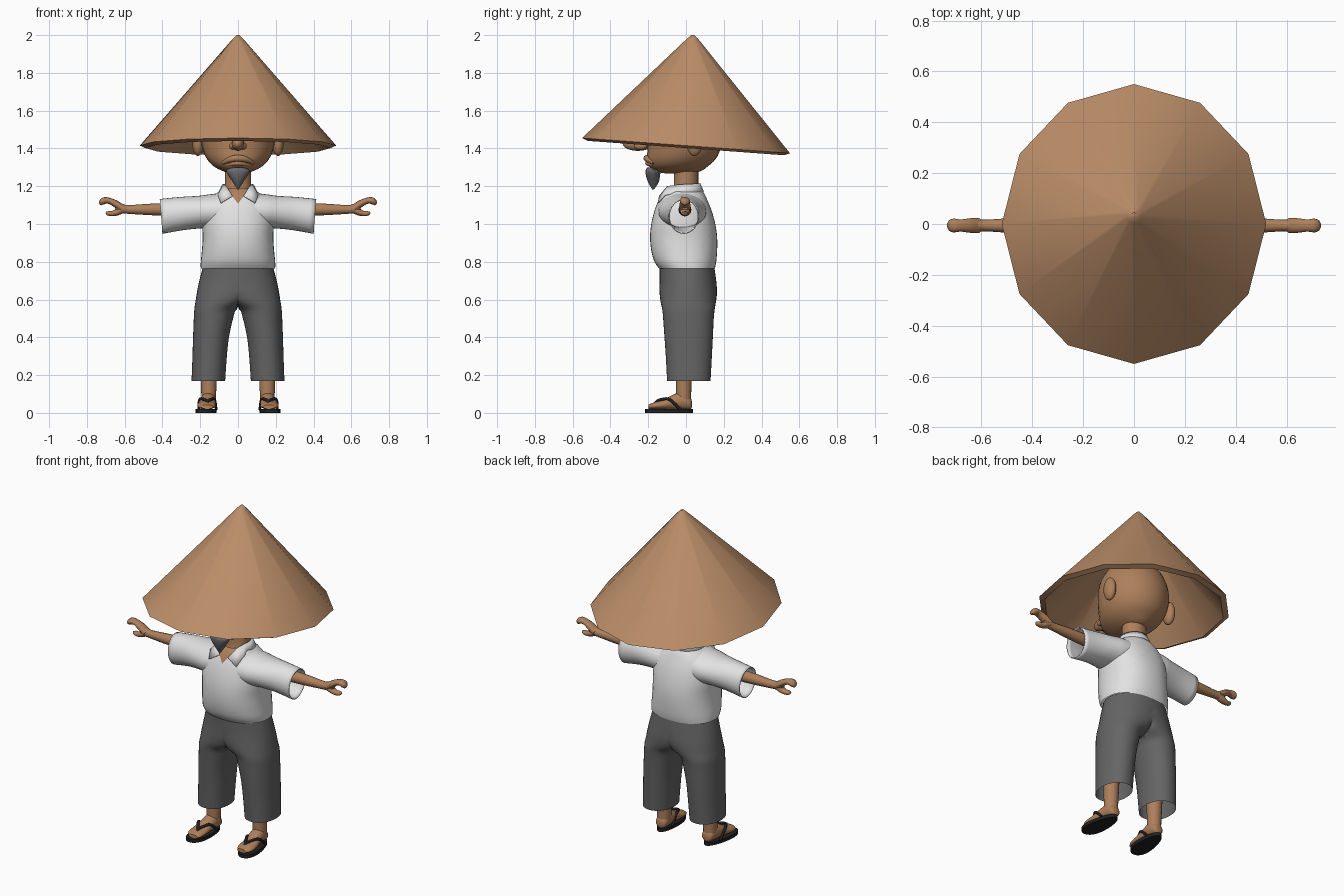
import bpy, bmesh, math
from mathutils import Vector


def material(name, r, g, b):
    m = bpy.data.materials.new(name)
    m.diffuse_color = (r, g, b, 1)
    return m


STRAW = material("straw", 0.50, 0.27, 0.14)
SKIN = material("skin", 0.42, 0.215, 0.105)
WHITE = material("white cloth", 0.76, 0.76, 0.76)
GREY = material("grey cloth", 0.13, 0.13, 0.13)
HAIR = material("grey hair", 0.15, 0.15, 0.16)
BLACK = material("black rubber", 0.015, 0.015, 0.016)


def finish(name, bm, mat, mirror=False, angle=50, thick=0):
    bmesh.ops.recalc_face_normals(bm, faces=bm.faces)
    me = bpy.data.meshes.new(name)
    bm.to_mesh(me)
    bm.free()
    me.materials.append(mat)
    for p in me.polygons:
        p.use_smooth = True
    me.set_sharp_from_angle(angle=math.radians(angle))
    ob = bpy.data.objects.new(name, me)
    bpy.context.scene.collection.objects.link(ob)
    if mirror:
        mod = ob.modifiers.new("mirror", 'MIRROR')
        mod.merge_threshold = 0.0005
    if thick:
        ob.modifiers.new("thickness", 'SOLIDIFY').thickness = thick
    return ob


def smooth_rings(rings, steps):
    """Catmull-Rom resampling of (x, y, z, ru, rv) rings."""
    out = []
    for i in range(len(rings) - 1):
        p0, p1 = rings[max(i - 1, 0)], rings[i]
        p2, p3 = rings[i + 1], rings[min(i + 2, len(rings) - 1)]
        for k in range(steps):
            t = k / steps
            out.append([0.5 * (2 * b + (c - a) * t + (2 * a - 5 * b + 4 * c - d) * t * t
                               + (3 * b - a - 3 * c + d) * t ** 3)
                        for a, b, c, d in zip(p0, p1, p2, p3)])
    return out + [list(rings[-1])]


def loft_bm(rings, axis='z', n=32, p=2.0, caps=False, clamp=False, steps=3):
    bm = bmesh.new()
    rows = []
    for x, y, z, ru, rv in smooth_rings(rings, steps):
        row = []
        for i in range(n):
            a = 2 * math.pi * i / n
            c, s = math.cos(a), math.sin(a)
            u = ru * math.copysign(abs(c) ** (2 / p), c)
            v = rv * math.copysign(abs(s) ** (2 / p), s)
            co = {'x': (x, y + u, z + v), 'y': (x + u, y, z + v), 'z': (x + u, y + v, z)}[axis]
            row.append(bm.verts.new((max(0, co[0]) if clamp else co[0], co[1], co[2])))
        rows.append(row)
    for r0, r1 in zip(rows, rows[1:]):
        for i in range(n):
            j = (i + 1) % n
            bm.faces.new((r0[i], r0[j], r1[j], r1[i]))
    if caps:
        bm.faces.new(rows[0])
        bm.faces.new(rows[-1])
    if clamp:  # drop the wall on the mirror plane
        wall = [f for f in bm.faces if all(v.co.x < 1e-5 for v in f.verts)]
        bmesh.ops.delete(bm, geom=wall, context='FACES')
    return bm


def fb(rows):
    """(z, half width, front y, back y) -> upright rings."""
    return [(0, (f + b) / 2, z, w, (b - f) / 2) for z, w, f, b in rows]


def tube(name, mat, pts, mirror=False, flat=1.0):
    """Smooth tube through (x, y, z, radius); flat scales its depth in y."""
    cu = bpy.data.curves.new(name, 'CURVE')
    cu.dimensions = '3D'
    cu.bevel_depth = 1
    cu.bevel_resolution = 4
    cu.use_fill_caps = True
    ring = smooth_rings([(*p, 0) for p in pts], 4)
    sp = cu.splines.new('POLY')
    sp.points.add(len(ring) - 1)
    for q, r in zip(sp.points, ring):
        q.co = (r[0], r[1], r[2], 1)
        q.radius = r[3]
    tmp = bpy.data.objects.new("tmp", cu)
    me = bpy.data.meshes.new_from_object(tmp)
    bm = bmesh.new()
    bm.from_mesh(me)
    y0 = pts[0][1]
    for v in bm.verts:
        v.co.y = y0 + (v.co.y - y0) * flat
    for f in bm.faces:
        f.material_index = 0
    bpy.data.objects.remove(tmp)
    return finish(name, bm, mat, mirror, 60)


def ball(name, mat, loc, rad, mirror=False):
    bm = bmesh.new()
    bmesh.ops.create_uvsphere(bm, u_segments=20, v_segments=12, radius=1)
    for v in bm.verts:
        v.co = Vector((v.co.x * rad[0], v.co.y * rad[1], v.co.z * rad[2])) + Vector(loc)
    return finish(name, bm, mat, mirror)


# Hat: twelve-sided hollow cone, tipped down at the back
bm = bmesh.new()
rows = []
for r, yc, z, tilt in [(0.008, 0.037, 2.0, 0), (0.03, 0.036, 1.978, 0.07), (0.52, 0, 1.415, 0.073),
                       (0.49, 0, 1.402, 0.073), (0.02, 0.036, 1.945, 0.07)]:
    row = []
    for k in range(12):
        x, y = r * math.cos(k * math.pi / 6), r * 1.058 * math.sin(k * math.pi / 6)
        row.append(bm.verts.new((x, yc + y, z - tilt * y)))
    rows.append(row)
for a, b in zip(rows, rows[1:]):
    for k in range(12):
        bm.faces.new((a[k], a[(k + 1) % 12], b[(k + 1) % 12], b[k]))
bm.faces.new(rows[0])
bm.faces.new(rows[-1])
finish("hat", bm, STRAW, angle=45)

# Head and neck
finish("head", loft_bm(fb([(1.268, 0.03, -0.11, 0.02), (1.278, 0.075, -0.16, 0.075),
                           (1.305, 0.128, -0.195, 0.115), (1.345, 0.165, -0.207, 0.158),
                           (1.40, 0.188, -0.203, 0.183), (1.47, 0.198, -0.2, 0.19),
                           (1.55, 0.188, -0.185, 0.175), (1.62, 0.15, -0.14, 0.14),
                           (1.665, 0.085, -0.075, 0.08), (1.68, 0.005, -0.01, 0.01)]), caps=True), SKIN)
finish("neck", loft_bm([(0, -0.01, 1.12, 0.075, 0.075), (0, 0, 1.2, 0.07, 0.065),
                        (0, 0, 1.32, 0.07, 0.065)]), SKIN)

# Face
ball("nose", SKIN, (0, -0.255, 1.425), (0.033, 0.08, 0.038))
ball("nostrils", SKIN, (0.028, -0.24, 1.413), (0.018, 0.035, 0.02), True)
ball("ears", SKIN, (0.212, 0.045, 1.43), (0.03, 0.042, 0.07), True)
ball("eyes", BLACK, (0.08, -0.182, 1.475), (0.026, 0.014, 0.012), True)
tube("eyebrows", HAIR, [(0.04, -0.2, 1.505, 0.008), (0.085, -0.187, 1.52, 0.01),
                        (0.125, -0.155, 1.505, 0.006)], True)
tube("upper_lip", SKIN, [(-0.082, -0.172, 1.323, 0.008), (-0.04, -0.2, 1.342, 0.016),
                         (0, -0.207, 1.348, 0.018), (0.04, -0.2, 1.342, 0.016),
                         (0.082, -0.172, 1.323, 0.008)])
tube("lower_lip", SKIN, [(-0.065, -0.172, 1.312, 0.006), (0, -0.202, 1.322, 0.014),
                         (0.065, -0.172, 1.312, 0.006)])
finish("beard", loft_bm(fb([(1.298, 0.03, -0.205, -0.15), (1.285, 0.062, -0.214, -0.135),
                            (1.255, 0.05, -0.212, -0.138), (1.22, 0.027, -0.2, -0.145),
                            (1.182, 0.003, -0.178, -0.17)]), n=20, caps=True), HAIR)

# Shirt body, with the open neck cut in as a skin V
bm = loft_bm(fb([(0.765, 0.197, -0.143, 0.153), (0.80, 0.197, -0.167, 0.16),
                 (0.86, 0.191, -0.184, 0.165), (0.93, 0.187, -0.19, 0.165),
                 (1.0, 0.19, -0.184, 0.155), (1.07, 0.185, -0.167, 0.136),
                 (1.12, 0.165, -0.148, 0.116), (1.155, 0.125, -0.13, 0.1),
                 (1.178, 0.09, -0.113, 0.085), (1.19, 0.074, -0.1, 0.075)]), n=40, p=2.25)
for s in (1, -1):
    bmesh.ops.bisect_plane(bm, geom=bm.verts[:] + bm.edges[:] + bm.faces[:],
                           plane_co=(0, 0, 1.108), plane_no=(s, 0, -0.75))
for f in bm.faces:
    c = f.calc_center_median()
    if c.y < 0 and abs(c.x) < 0.75 * (c.z - 1.108):
        f.material_index = 1
finish("shirt_body", bm, WHITE).data.materials.append(SKIN)

# Sleeves, leaning outward at the cuff
bm = loft_bm([(0.07, -0.02, 1.07, 0.13, 0.095), (0.15, -0.018, 1.066, 0.125, 0.09),
              (0.2, -0.016, 1.063, 0.113, 0.086), (0.3, -0.013, 1.055, 0.09, 0.088),
              (0.407, -0.012, 1.04, 0.08, 0.092)], axis='x')
for v in bm.verts:
    v.co.x += 0.08 * (v.co.z - 1.04)
finish("sleeves", bm, WHITE, True, thick=0.006)

# Collar: band around the back, ending in a pointed flap
bm = bmesh.new()
top, low = [], []
for k in range(9):
    a = math.radians(k * 14)
    top.append((0.082 * math.sin(a), -0.01 + 0.085 * math.cos(a), 1.217 - 0.001 * k))
    low.append((0.106 * math.sin(a), -0.01 + 0.105 * math.cos(a), 1.172 - 0.001 * k))
top += [(0.062, -0.1, 1.2), (0.03, -0.142, 1.15)]
low += [(0.108, -0.112, 1.155), (0.092, -0.15, 1.112)]
tv, lv = [bm.verts.new(p) for p in top], [bm.verts.new(p) for p in low]
for i in range(len(tv) - 1):
    bm.faces.new((tv[i], tv[i + 1], lv[i + 1], lv[i]))
finish("collar", bm, WHITE, True, thick=0.006)

# Arms with gripping hands
Y = -0.006
tube("arms", SKIN, [(0.28, Y, 1.075, 0.035), (0.45, Y, 1.077, 0.031), (0.58, Y, 1.077, 0.023),
                    (0.62, Y, 1.083, 0.025), (0.648, Y, 1.09, 0.015)], True)
tube("fingers", SKIN, [(0.61, Y, 1.08, 0.02), (0.645, Y, 1.105, 0.019), (0.68, Y, 1.122, 0.016),
                       (0.708, Y, 1.124, 0.018), (0.722, Y, 1.112, 0.015), (0.726, Y, 1.1, 0.005)],
     True, 1.5)
tube("thumbs", SKIN, [(0.61, Y, 1.078, 0.02), (0.64, Y, 1.063, 0.018), (0.665, Y, 1.055, 0.014),
                      (0.688, Y, 1.057, 0.012), (0.7, Y, 1.062, 0.004)], True, 1.3)

# Trousers: one leg with half the hips, mirrored
finish("trousers", loft_bm([(0, 0.005, 0.77, 0.186, 0.145), (0, 0.01, 0.70, 0.205, 0.15),
                            (0.03, 0.012, 0.64, 0.187, 0.152), (0.075, 0.012, 0.59, 0.15, 0.147),
                            (0.118, 0.013, 0.55, 0.113, 0.139), (0.13, 0.013, 0.50, 0.104, 0.134),
                            (0.143, 0.014, 0.40, 0.095, 0.128), (0.15, 0.015, 0.30, 0.091, 0.122),
                            (0.157, 0.015, 0.17, 0.089, 0.115)], n=40, p=2.15, clamp=True),
       GREY, True)

# Legs and feet
finish("ankles", loft_bm([(0.155, -0.012, 0.05, 0.038, 0.04), (0.155, -0.012, 0.12, 0.04, 0.04),
                          (0.155, -0.008, 0.32, 0.047, 0.047)], n=20, caps=True), SKIN, True)
finish("feet", loft_bm([(0.155, 0.032, 0.045, 0.012, 0.012), (0.155, 0.022, 0.05, 0.032, 0.032),
                        (0.156, -0.02, 0.063, 0.04, 0.047), (0.16, -0.07, 0.056, 0.042, 0.04),
                        (0.165, -0.12, 0.043, 0.048, 0.026), (0.167, -0.17, 0.037, 0.047, 0.019),
                        (0.163, -0.198, 0.032, 0.03, 0.011)], axis='y', n=20, caps=True), SKIN, True)

# Sandals: sole narrowing to the heel, and a two-armed thong strap
bm = loft_bm([(0.167, -0.09, 0, 0.057, 0.126), (0.167, -0.09, 0.02, 0.057, 0.126)],
             n=28, p=2.2, caps=True, steps=1)
for v in bm.verts:
    v.co.x = 0.167 + (v.co.x - 0.167) * (0.92 - 1.6 * (v.co.y + 0.09)) - 0.08 * (v.co.y + 0.09)
finish("soles", bm, BLACK, True)
for side, xm, xe in (("inner", 0.125, 0.115), ("outer", 0.203, 0.208)):
    tube(side + "_straps", BLACK, [(0.16, -0.168, 0.02, 0.007), (0.16, -0.158, 0.058, 0.008),
                                   ((xm + 0.16) / 2, -0.125, 0.072, 0.008),
                                   (xm, -0.085, 0.07, 0.008), (xe, -0.03, 0.018, 0.007)], True)
